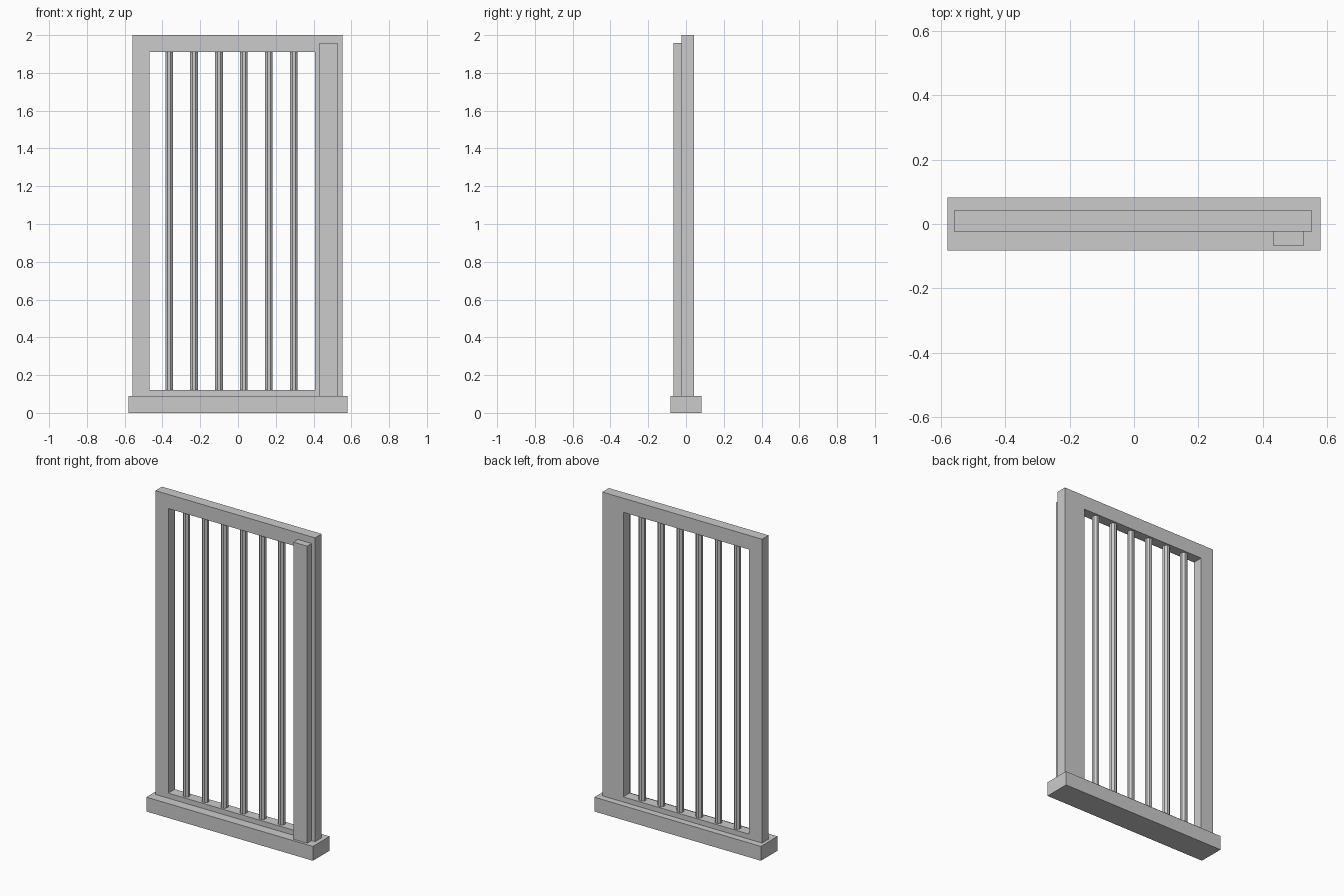
import bpy, bmesh, math
from mathutils import Matrix

if "Cube" in bpy.data.objects:
    bpy.data.objects.remove(bpy.data.objects["Cube"])


def add_mesh(name, bm):
    bmesh.ops.recalc_face_normals(bm, faces=bm.faces)
    mesh = bpy.data.meshes.new(name)
    bm.to_mesh(mesh)
    bm.free()
    obj = bpy.data.objects.new(name, mesh)
    bpy.context.collection.objects.link(obj)
    return obj


def box(name, x, y, z):
    bm = bmesh.new()
    bmesh.ops.create_cube(bm, size=1)
    for v in bm.verts:
        for i, (lo, hi) in enumerate((x, y, z)):
            v.co[i] = lo if v.co[i] < 0 else hi
    return add_mesh(name, bm)


def window_frame(name, outer, inner, y):
    """Rectangular ring; outer and inner are (x0, z0, x1, z1)."""
    bm = bmesh.new()
    rings = []
    for (x0, z0, x1, z1), yy in ((outer, y[0]), (inner, y[0]), (inner, y[1]), (outer, y[1])):
        rings.append([bm.verts.new((px, yy, pz)) for px, pz in
                      ((x0, z0), (x1, z0), (x1, z1), (x0, z1))])
    for r in range(4):
        a, b = rings[r], rings[(r + 1) % 4]
        for i in range(4):
            j = (i + 1) % 4
            bm.faces.new((a[i], a[j], b[j], b[i]))
    return add_mesh(name, bm)


def bar(name, x, y, z, across_flats, sides=8):
    bm = bmesh.new()
    r = across_flats / 2 / math.cos(math.pi / sides)
    place = Matrix.Translation((x, y, sum(z) / 2)) @ Matrix.Rotation(math.pi / sides, 4, 'Z')
    bmesh.ops.create_cone(bm, cap_ends=True, segments=sides, radius1=r, radius2=r,
                          depth=z[1] - z[0], matrix=place)
    return add_mesh(name, bm)


# Sill the gate stands on
box("base_sill", (-0.579, 0.579), (-0.083, 0.083), (0, 0.09))

# Surrounding frame, wider on the latch side, sunk into the sill
window_frame("gate_frame", (-0.558, 0.03, 0.553, 2.0), (-0.469, 0.122, 0.407, 1.911),
             (-0.023, 0.042))

# Flat post on the front of the wide stile
box("front_post", (0.432, 0.528), (-0.067, -0.022), (0.08, 1.958))

# Six evenly spaced vertical bars, ends set into the rails
for i in range(6):
    bar(f"bar_{i + 1}", -0.365 + i * 0.1322, 0.01, (0.11, 1.92), 0.04)
